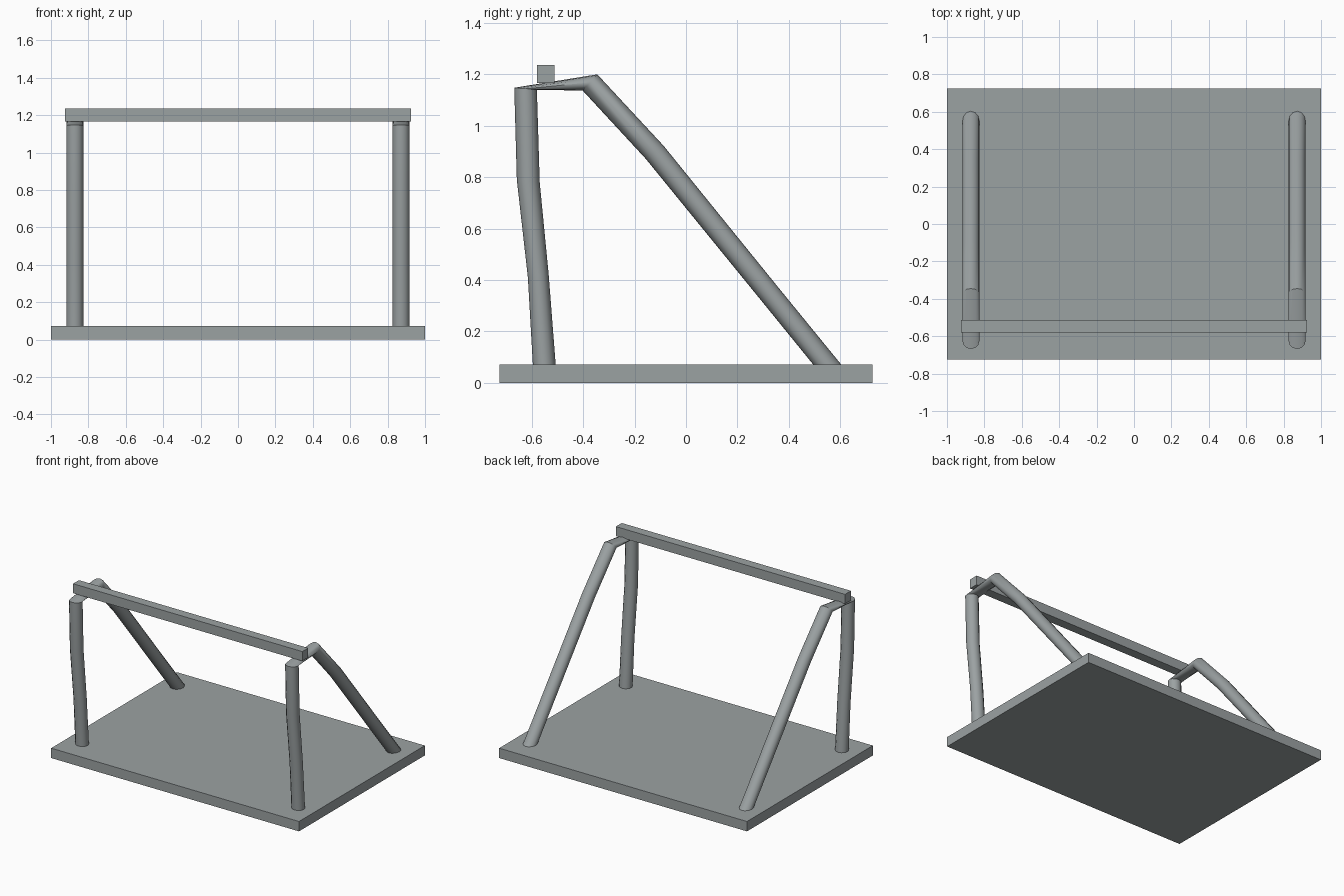
import bpy, bmesh, math
from mathutils import Vector

cube = bpy.data.objects.get("Cube")
if cube:
    bpy.data.objects.remove(cube, do_unlink=True)

# One grey for the whole stand
grey = bpy.data.materials.new("grey")
grey.use_nodes = True
colour = (0.33, 0.36, 0.365, 1)
grey.diffuse_color = colour
grey.node_tree.nodes["Principled BSDF"].inputs["Base Color"].default_value = colour


def finish(name, bm):
    bmesh.ops.recalc_face_normals(bm, faces=bm.faces)
    mesh = bpy.data.meshes.new(name)
    bm.to_mesh(mesh)
    bm.free()
    mesh.materials.append(grey)
    obj = bpy.data.objects.new(name, mesh)
    bpy.context.collection.objects.link(obj)
    return obj


def box(name, low, high):
    low, high = Vector(low), Vector(high)
    bm = bmesh.new()
    bmesh.ops.create_cube(bm, size=1)
    bmesh.ops.scale(bm, vec=high - low, verts=bm.verts)
    bmesh.ops.translate(bm, vec=(low + high) / 2, verts=bm.verts)
    return finish(name, bm)


def bent_tube(name, x, stations, radius=0.0455, sides=12):
    """Sweep rings, each spanning an outer and an inner (y, z) point."""
    bm = bmesh.new()
    rings = []
    for outer, inner in stations:
        outer, inner = Vector((x, *outer)), Vector((x, *inner))
        mid, half = (outer + inner) / 2, (outer - inner) / 2
        ring = []
        for i in range(sides):
            a = math.tau * i / sides
            ring.append(bm.verts.new(mid + half * math.cos(a)
                                     + Vector((radius * math.sin(a), 0, 0))))
        rings.append(ring)
    for a, b in zip(rings, rings[1:]):
        for i in range(sides):
            j = (i + 1) % sides
            bm.faces.new((a[i], a[j], b[j], b[i]))
    bm.faces.new(rings[0])
    bm.faces.new(rings[-1])
    obj = finish(name, bm)
    bpy.ops.object.select_all(action='DESELECT')
    obj.select_set(True)
    bpy.context.view_layer.objects.active = obj
    bpy.ops.object.shade_smooth_by_angle(angle=math.radians(35))
    return obj


# Base plate and top bar
box("base_plate", (-1, -0.725, 0), (1, 0.725, 0.072))
box("top_bar", (-0.925, -0.58, 1.167), (0.925, -0.512, 1.236))

# Bent side frames: upright front leg, short top, sloping back leg
frame = [
    ((-0.595, 0.06), (-0.506, 0.06)),
    ((-0.615, 0.41), (-0.534, 0.42)),
    ((-0.658, 0.79), (-0.569, 0.78)),
    ((-0.668, 1.148), (-0.58, 1.14)),
    ((-0.345, 1.20), (-0.402, 1.137)),
    ((-0.087, 0.922), (-0.157, 0.872)),
    ((0.36, 0.37), (0.305, 0.305)),
    ((0.613, 0.06), (0.504, 0.06)),
]
for side, name in ((1, "left_frame"), (-1, "right_frame")):
    bent_tube(name, side * 0.872, frame)
